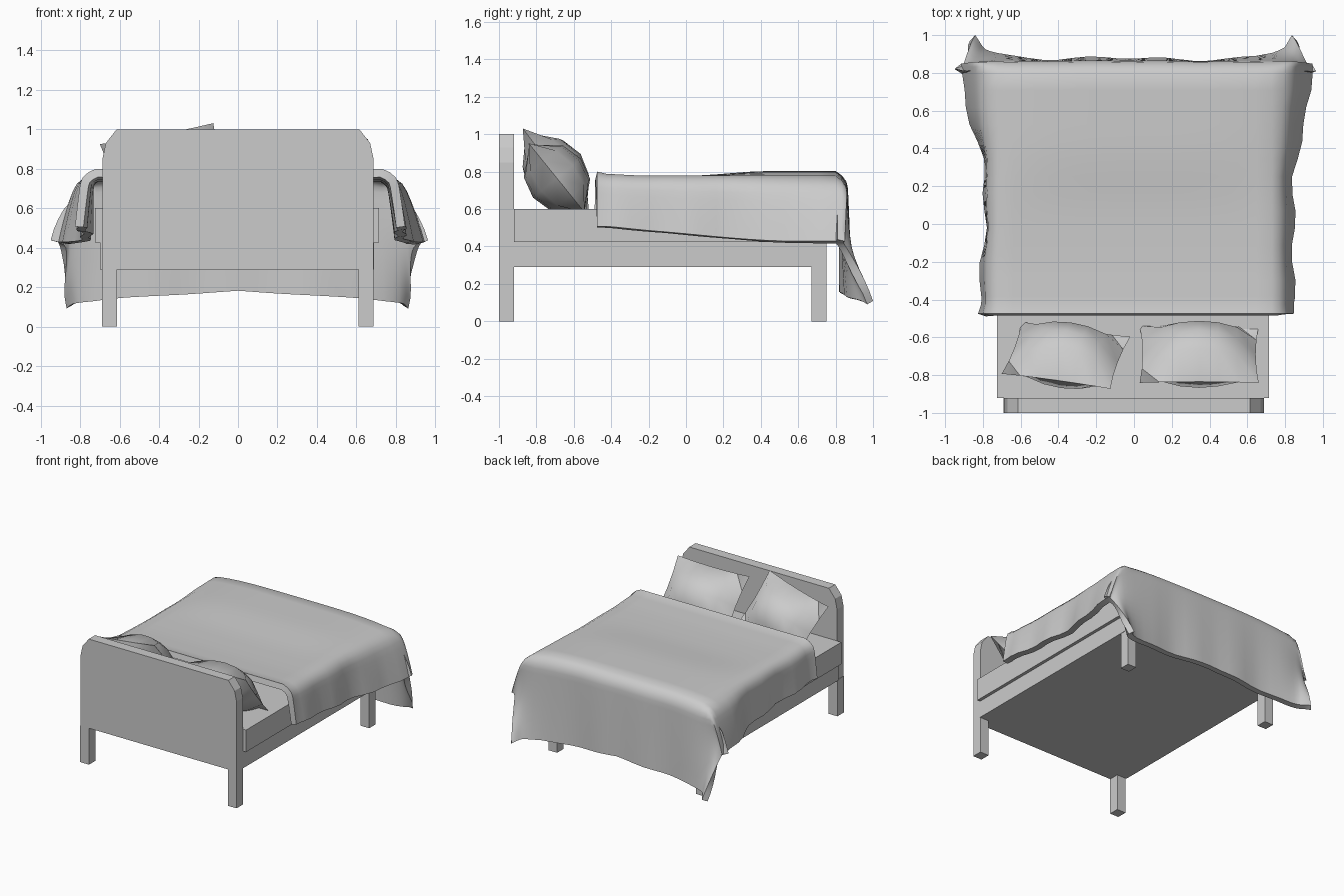
import bpy, bmesh, math
from mathutils import Matrix

if "Cube" in bpy.data.objects:
    bpy.data.objects.remove(bpy.data.objects["Cube"])


def make_object(name, bm, smooth=None, thickness=0):
    mesh = bpy.data.meshes.new(name)
    bm.to_mesh(mesh)
    bm.free()
    ob = bpy.data.objects.new(name, mesh)
    bpy.context.collection.objects.link(ob)
    bpy.ops.object.select_all(action='DESELECT')
    ob.select_set(True)
    bpy.context.view_layer.objects.active = ob
    if thickness:
        mod = ob.modifiers.new("thickness", 'SOLIDIFY')
        mod.thickness = thickness
        mod.offset = -1
        bpy.ops.object.modifier_apply(modifier=mod.name)
    if smooth:
        bpy.ops.object.shade_smooth_by_angle(angle=math.radians(smooth))
    return ob


def box(name, x0, x1, y0, y1, z0, z1):
    bm = bmesh.new()
    m = Matrix.Translation(((x0 + x1) / 2, (y0 + y1) / 2, (z0 + z1) / 2))
    bmesh.ops.create_cube(bm, size=1, matrix=m @ Matrix.Diagonal((x1 - x0, y1 - y0, z1 - z0, 1)))
    return make_object(name, bm)


def grid_faces(bm, rows):
    for a, b in zip(rows, rows[1:]):
        for i in range(len(a) - 1):
            bm.faces.new((a[i], a[i + 1], b[i + 1], b[i]))


def ramp(a, b, x):
    t = max(0, min(1, (x - a) / (b - a)))
    return t * t * (3 - 2 * t)


# Headboard with clipped top corners
half = [(0.687, 0.29), (0.687, 0.85), (0.67, 0.93), (0.615, 1.0)]
outline = half + [(-x, z) for x, z in reversed(half)]
bm = bmesh.new()
face = bm.faces.new([bm.verts.new((x, -1.0, z)) for x, z in outline])
ext = bmesh.ops.extrude_face_region(bm, geom=[face])
bmesh.ops.translate(bm, vec=(0, 0.08, 0), verts=[v for v in ext['geom'] if isinstance(v, bmesh.types.BMVert)])
bmesh.ops.recalc_face_normals(bm, faces=bm.faces)
make_object("headboard", bm)

# Frame, mattress and legs
box("bed_frame", -0.70, 0.69, -0.92, 0.75, 0.29, 0.425)
box("mattress", -0.725, 0.715, -0.92, 0.76, 0.425, 0.60)
for side, x0 in (("left", -0.69), ("right", 0.61)):
    box(side + "_head_leg", x0, x0 + 0.077, -1.0, -0.92, 0, 0.29)
    box(side + "_foot_leg", x0, x0 + 0.077, 0.67, 0.75, 0, 0.29)


# Pillows: coarse pinched cushions leaning on the headboard
def pillow(name, centre, roll, lean, w, h):
    nx, ny = 6, 4
    bm = bmesh.new()
    for s in (1, -1):
        rows = []
        for j in range(ny + 1):
            v = 2 * j / ny - 1
            row = []
            for i in range(nx + 1):
                u = 2 * i / nx - 1
                x = w * u * (1 - 0.05 * (1 - v * v))
                y = h * v * (1 - 0.04 * (1 - u * u))
                z = s * 0.165 * ((1 - u ** 2) * (1 - v ** 2)) ** 0.7
                row.append(bm.verts.new((x, y, z)))
            rows.append(row)
        grid_faces(bm, rows)
    bmesh.ops.remove_doubles(bm, verts=bm.verts, dist=0.0005)
    bmesh.ops.recalc_face_normals(bm, faces=bm.faces)
    ob = make_object(name, bm, 50)
    ob.matrix_world = (Matrix.Translation(centre) @ Matrix.Rotation(math.radians(lean), 4, 'X')
                       @ Matrix.Rotation(math.radians(roll), 4, 'Z'))


# the lean turns each cushion over, so a positive roll raises its right side
pillow("left_pillow", (-0.36, -0.695, 0.795), 13, 127, 0.295, 0.235)
pillow("right_pillow", (0.345, -0.69, 0.765), 0, 129, 0.315, 0.24)


# Blanket: flat top, short side drops and a long foot drop, folded at the corners
def blanket_point(u, v):
    sg = 1 if u > 0 else -1
    a = 0.73 if sg > 0 else 0.72
    f = min(abs(u), 1)
    t = max(0, abs(u) - 1)
    w = max(0, v - 1)
    lip = 1 - min(1, v * 25)
    y = -0.475 + 1.275 * min(v, 1)
    # side drop
    out = 0.055 * math.sin(min(t * 3, 1) * math.pi / 2) + (0.06 if sg > 0 else 0.045) * t
    out += t ** 0.7 * 0.09 * ramp(0.2, 0.75, y) * (1 - w * w)
    out += t * 0.012 * math.sin(17 * y + sg) + 0.01 * lip * min(1, t * 3)
    if sg < 0:
        out += 0.04 * t * w - 0.03 * t * ramp(-0.4, 0, y) * (1 - ramp(0.4, 0.7, y))
    x = sg * (a * f + out - 0.02 * t * w * w)
    # foot drop
    y += 0.06 * math.sin(min(w * 5, 1) * math.pi / 2) + 0.015 * w
    y += w * w * (0.09 * t + 0.035 * f ** 6) - 0.05 * t * math.sin(math.pi * w) ** 2
    y += 0.014 * w * math.sin(11 * x + 0.7) * math.sin(5 * x) * (1 - t)
    side_drop = (0.28 + 0.07 * ramp(-0.5, 0.6, y)) * t ** 1.35
    foot_drop = (0.62 + 0.025 * abs(math.sin(3 * min(abs(x), 0.6))) + 0.02 * t) * w ** 1.25
    drop = (side_drop ** 5 + foot_drop ** 5) ** 0.2
    # soft top with a lifted head edge
    z = 0.778 + 0.025 * ramp(0, 0.45, y) * (1 - f ** 4) + 0.01 * (1 - ramp(-0.45, -0.2, y))
    z += 0.012 * lip * (1 - t)
    return x, y, z - drop


us = [-2 + k / 8 for k in range(9)] + [-1 + k / 9 for k in range(1, 18)] + [1 + k / 8 for k in range(9)]
vs = [0, 0.04] + [k / 14 for k in range(1, 15)] + [1 + k / 14 for k in range(1, 15)]
bm = bmesh.new()
grid_faces(bm, [[bm.verts.new(blanket_point(u, v)) for u in us] for v in vs])
make_object("blanket", bm, 50, thickness=0.045)
